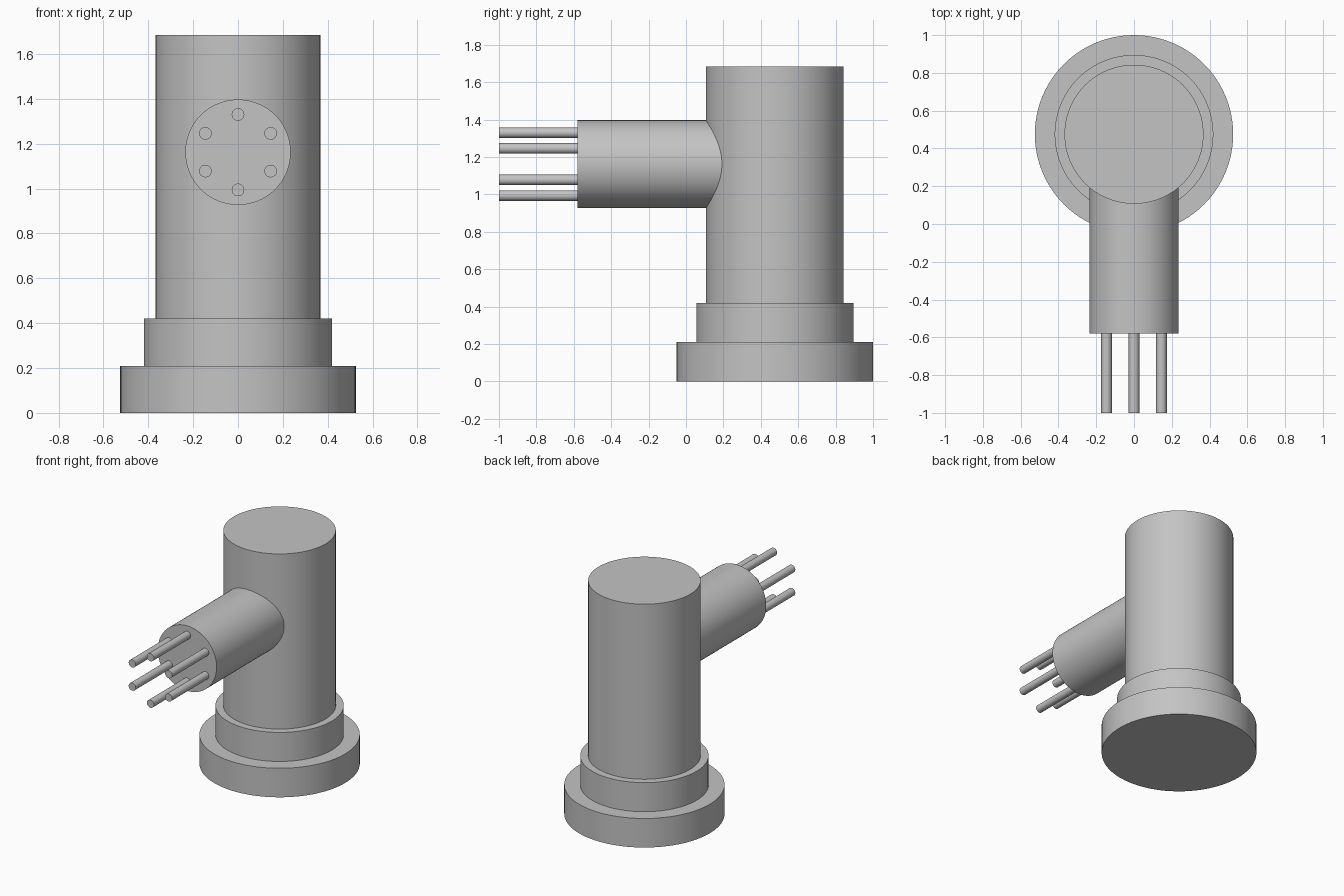
import bpy
import math

cube = bpy.data.objects.get("Cube")
if cube:
    bpy.data.objects.remove(cube, do_unlink=True)

# Single grey finish
grey = bpy.data.materials.new("plain_grey")
grey.use_nodes = True
colour = (0.55, 0.55, 0.55, 1.0)
grey.diffuse_color = colour
grey.node_tree.nodes["Principled BSDF"].inputs["Base Color"].default_value = colour

COLUMN_Y = 0.475
ARM_Z = 1.162
ARM_FRONT = -0.58


def cylinder(name, radius, depth, location, rotation=(0, 0, 0), sides=96):
    bpy.ops.mesh.primitive_cylinder_add(
        vertices=sides, radius=radius, depth=depth, location=location, rotation=rotation)
    obj = bpy.context.object
    obj.name = name
    obj.data.materials.append(grey)
    bpy.ops.object.shade_smooth_by_angle(angle=math.radians(30))
    return obj


def upright(name, radius, bottom, top):
    return cylinder(name, radius, top - bottom, (0, COLUMN_Y, (bottom + top) / 2))


def forward(name, radius, front, back, x, z, sides):
    return cylinder(name, radius, back - front, (x, (front + back) / 2, z),
                    (math.pi / 2, 0, 0), sides)


# Stepped base and column
upright("base_flange", 0.525, 0, 0.21)
upright("base_collar", 0.42, 0.21, 0.42)
upright("column", 0.368, 0.42, 1.685)

# Side arm running into the column
forward("side_arm", 0.235, ARM_FRONT, 0.3, 0, ARM_Z, 96)

# Ring of six pins on the arm's end
for i in range(6):
    a = math.pi / 2 + i * math.pi / 3
    forward(f"pin_{i + 1}", 0.028, -1, ARM_FRONT,
            0.168 * math.cos(a), ARM_Z + 0.168 * math.sin(a), 32)
